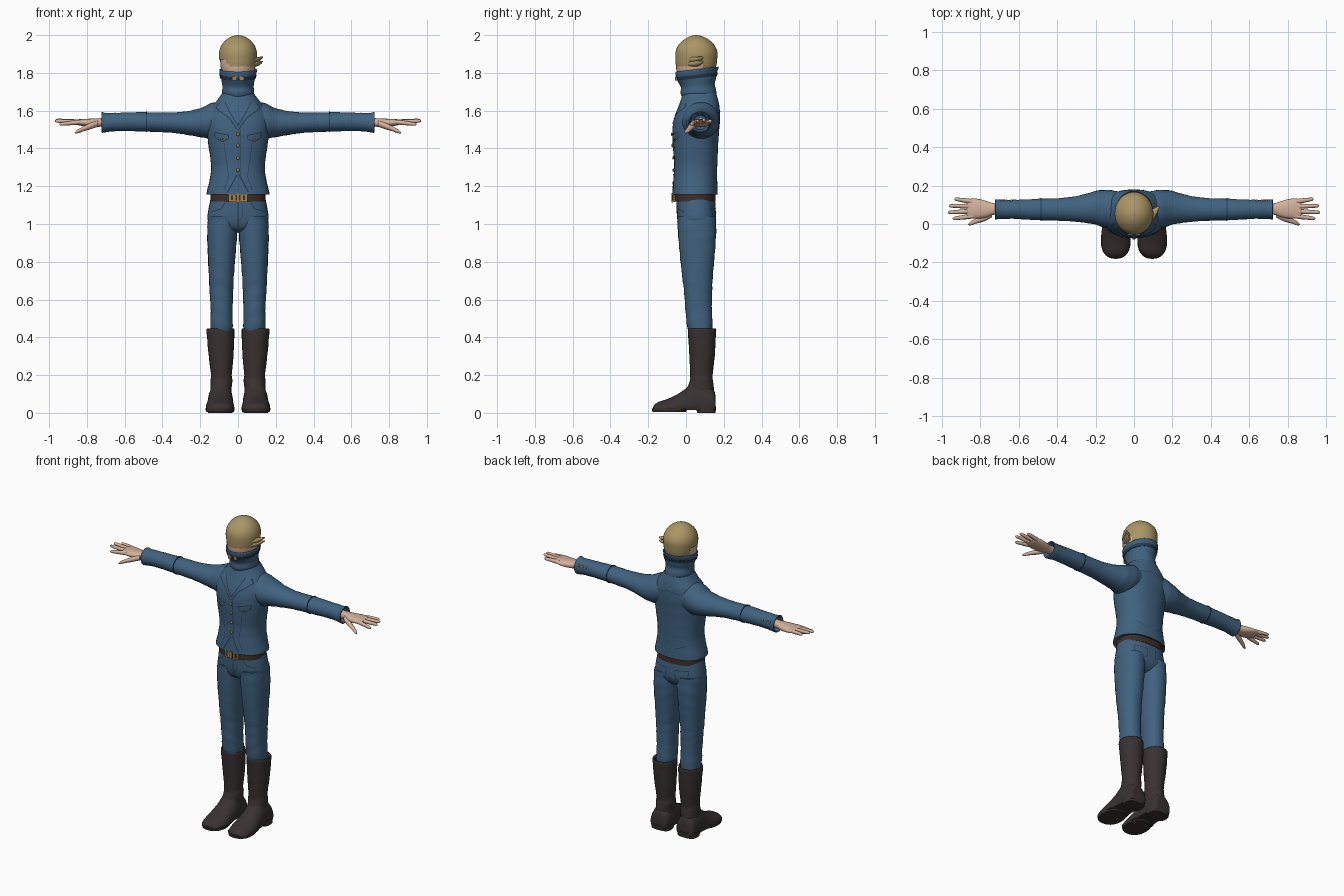
import bpy, bmesh, math
from mathutils import Vector


def material(name, rgb):
    m = bpy.data.materials.new(name)
    m.diffuse_color = (*rgb, 1)
    return m


DENIM = material("denim blue", (0.052, 0.122, 0.215))
SEAM = material("dark seam blue", (0.02, 0.045, 0.085))
SKIN = material("skin", (0.66, 0.44, 0.33))
HAIR = material("sandy hair", (0.40, 0.30, 0.13))
BOOT = material("boot brown", (0.042, 0.031, 0.031))
BELT = material("belt brown", (0.05, 0.027, 0.02))
GOLD = material("brass", (0.36, 0.22, 0.07))


def finish(name, bm, mat, mirror=False, angle=50):
    bmesh.ops.recalc_face_normals(bm, faces=bm.faces)
    me = bpy.data.meshes.new(name)
    bm.to_mesh(me)
    bm.free()
    ob = bpy.data.objects.new(name, me)
    bpy.context.collection.objects.link(ob)
    me.materials.append(mat)
    bpy.context.view_layer.objects.active = ob
    ob.select_set(True)
    bpy.ops.object.shade_smooth_by_angle(angle=math.radians(angle))
    ob.select_set(False)
    if mirror:
        ob.modifiers.new("Mirror", 'MIRROR').use_clip = False
    return ob


def smooth_rows(rows, sub):
    # Catmull-Rom blend between the key cross-sections
    out = []
    for i in range(len(rows) - 1):
        p = [rows[max(i - 1, 0)], rows[i], rows[i + 1], rows[min(i + 2, len(rows) - 1)]]
        for k in range(sub):
            t = k / sub
            out.append([0.5 * (2 * b + (c - a) * t + (2 * a - 5 * b + 4 * c - d) * t * t
                               + (3 * b - a - 3 * c + d) * t ** 3) for a, b, c, d in zip(*p)])
    return out + [list(rows[-1])]


def loft(name, axis, rows, mat, n=28, sub=4, power=2.0, floor=None, fold=0, tilt=0,
         mirror=False, cap=True, drop=None):
    # each row: position along axis, then min/max of the two other axes
    bm, rings = bmesh.new(), []
    for t, a0, a1, b0, b1 in smooth_rows(rows, sub):
        ring = []
        for k in range(n):
            w = 2 * math.pi * k / n
            c, s = math.cos(w), math.sin(w)
            f = 1 + fold * math.sin(t * 95 + 2.5 * math.sin(w + t * 9))
            a = (a0 + a1) / 2 + f * (a1 - a0) / 2 * math.copysign(abs(c) ** (2 / power), c)
            b = (b0 + b1) / 2 + f * (b1 - b0) / 2 * math.copysign(abs(s) ** (2 / power), s)
            v = {'z': (a, b, t + tilt * (b - 0.06)), 'x': (t, a, b), 'y': (a, t, b)}[axis]
            if floor is not None:
                v = (v[0], v[1], max(v[2], floor))
            ring.append(bm.verts.new(v))
        rings.append(ring)
    for r, q in zip(rings, rings[1:]):
        for k in range(n):
            bm.faces.new((r[k], r[(k + 1) % n], q[(k + 1) % n], q[k]))
    if cap:
        bm.faces.new(rings[0])
        bm.faces.new(rings[-1])
    if drop:
        bmesh.ops.delete(bm, geom=[f for f in bm.faces if drop(f.calc_center_median())], context='FACES')
    return finish(name, bm, mat, mirror)


def on_surface(target, x, z, back=False, lift=0.003):
    d = -1 if back else 1
    hit, loc, _, _ = target.ray_cast(Vector((x, -d, z)), Vector((0, d, 0)))
    return Vector((x, (loc.y if hit else 0.05) - d * lift, z))


def seam(name, target, pts, width=0.005, back=False, mat=SEAM, both=True):
    # thin ribbon laid along a garment
    for s in ((1, -1) if both else (1,)):
        bm = bmesh.new()
        for (x0, z0), (x1, z1) in zip(pts, pts[1:]):
            d = Vector((x1 - x0, z1 - z0)).normalized() * width / 2
            prev = None
            for k in range(9):
                x, z = x0 + (x1 - x0) * k / 8, z0 + (z1 - z0) * k / 8
                pair = [bm.verts.new(on_surface(target, s * (x + e * d.y), z - e * d.x, back)) for e in (1, -1)]
                if prev:
                    bm.faces.new((prev[0], prev[1], pair[1], pair[0]))
                prev = pair
        finish(name, bm, mat)


def ball(name, pos, size, mat, mirror=False):
    bm = bmesh.new()
    bmesh.ops.create_uvsphere(bm, u_segments=12, v_segments=8, radius=1)
    for v in bm.verts:
        v.co = Vector(a * b for a, b in zip(v.co, size)) + Vector(pos)
    return finish(name, bm, mat, mirror)


def box(name, pos, size, mat):
    bm = bmesh.new()
    bmesh.ops.create_cube(bm, size=1)
    for v in bm.verts:
        v.co = Vector(a * b for a, b in zip(v.co, size)) + Vector(pos)
    return finish(name, bm, mat)


# jacket body, flaring at the hem
jacket = loft("jacket", 'z', [
    (1.175, -.14, .14, -.04, .14), (1.157, -.163, .163, -.07, .165), (1.17, -.165, .165, -.072, .167),
    (1.25, -.147, .147, -.066, .165), (1.32, -.143, .143, -.063, .166), (1.42, -.157, .157, -.07, .17),
    (1.5, -.166, .166, -.072, .176), (1.56, -.17, .17, -.062, .18), (1.61, -.148, .148, -.045, .178),
    (1.65, -.115, .115, -.03, .172), (1.69, -.085, .085, -.018, .16)], DENIM, n=40, power=2.3, fold=.004)

# high collar, open at the top
collar = loft("collar", 'z', [
    (1.63, -.1, .1, -.03, .168), (1.67, -.084, .084, -.02, .162), (1.70, -.086, .086, -.028, .158),
    (1.73, -.082, .082, -.027, .153), (1.76, -.088, .088, -.04, .158), (1.79, -.095, .095, -.052, .165),
    (1.815, -.1, .1, -.058, .172), (1.815, -.092, .092, -.05, .164), (1.77, -.08, .08, -.035, .15)],
    DENIM, n=36, tilt=.12, cap=False, fold=.012)
loft("collar_strap", 'z', [(1.772, -.094, .094, -.049, .164), (1.79, -.099, .099, -.057, .169)],
     SEAM, tilt=.12, sub=1)
for x in (-.02, .02):
    box("collar_buckle", (x, -.053, 1.771), (.022, .012, .022), GOLD)

# head and smooth cap of hair
loft("head", 'z', [(1.7, -.06, .06, .0, .12), (1.76, -.07, .07, -.03, .13), (1.81, -.087, .087, -.05, .145),
                   (1.86, -.094, .094, -.052, .155), (1.93, -.085, .085, -.04, .15), (1.97, -.03, .03, .03, .09)], SKIN)


def below_hairline(c):
    if c.y > .09:
        return False
    if c.x < -.05 and c.y > -.035:
        return c.z < 1.868
    return c.z < (1.858 if c.y > .055 else 1.832)


loft("hair", 'z', [(1.80, -.083, .083, -.044, .15), (1.835, -.095, .095, -.053, .16), (1.87, -.1, .1, -.056, .165),
                   (1.91, -.1, .1, -.055, .166), (1.945, -.088, .088, -.042, .152), (1.975, -.063, .063, -.012, .122),
                   (1.993, -.032, .032, .02, .088), (2.0, -.003, .003, .052, .058)],
     HAIR, n=36, sub=5, drop=below_hairline)
# swept tuft on one side
for z in (1.85, 1.872):
    loft("hair_tuft", 'x', [(.07, -.01, .07, z - .02, z + .016), (.1, .02, .08, z - .016, z + .014),
                            (.12, .055, .09, z - .005, z + .014), (.132, .085, .093, z + .008, z + .014)], HAIR, n=10)

# sleeves with turned-in cuffs
loft("sleeve", 'x', [(.08, -.02, .17, 1.47, 1.65), (.14, -.022, .178, 1.452, 1.64), (.2, -.003, .172, 1.46, 1.613),
                     (.27, .008, .152, 1.472, 1.597), (.36, .016, .137, 1.484, 1.59), (.5, .02, .131, 1.49, 1.592),
                     (.63, .027, .126, 1.492, 1.589), (.70, .026, .127, 1.486, 1.588), (.72, .022, .129, 1.483, 1.592),
                     (.721, .03, .121, 1.491, 1.584), (.69, .04, .112, 1.5, 1.575)],
     DENIM, mirror=True, fold=.012)
loft("sleeve_seam", 'x', [(.483, .0165, .1345, 1.486, 1.596), (.488, .0165, .1345, 1.486, 1.596)],
     SEAM, sub=1, mirror=True)
for x in (.64, .665, .69):
    ball("cuff_button", (x, .122, 1.558), (.007, .006, .007), GOLD, True)

# hands: palm, four fingers, thumb
loft("palm", 'x', [(.68, .05, .105, 1.512, 1.562), (.73, .048, .108, 1.515, 1.56), (.77, .034, .12, 1.512, 1.558),
                   (.82, .028, .132, 1.518, 1.556), (.86, .03, .13, 1.527, 1.553), (.872, .045, .115, 1.533, 1.55)],
     SKIN, n=20, mirror=True, power=2.3)
for y0, y1, z1, tip in ((.042, .028, 1.528, .945), (.067, .06, 1.546, .97), (.092, .095, 1.55, .965), (.116, .13, 1.545, .935)):
    rows = []
    for t, r in ((0, .0125), (.35, .0125), (.7, .0105), (.93, .0085), (1, .002)):
        y, z = y0 + (y1 - y0) * t, 1.54 + (z1 - 1.54) * t
        rows.append((.835 + (tip - .835) * t, y - r, y + r, z - r, z + r))
    loft("finger", 'x', rows, SKIN, n=10, sub=2, mirror=True)
loft("thumb", 'x', [(.74, .035, .075, 1.515, 1.55), (.78, .014, .052, 1.502, 1.536), (.82, .003, .031, 1.49, 1.516),
                    (.85, -.007, .014, 1.48, 1.499), (.864, -.005, -.001, 1.48, 1.485)], SKIN, n=12, mirror=True)

# trousers: hips and legs
hips = loft("trouser_hips", 'z', [(.955, -.05, .05, .02, .1), (.975, -.12, .12, -.025, .135), (1.02, -.16, .16, -.045, .158),
                                  (1.08, -.156, .156, -.05, .157), (1.15, -.142, .142, -.052, .152)],
            DENIM, n=36, power=2.4)
loft("trouser_leg", 'z', [(.4, .035, .14, .022, .135), (.46, .028, .147, .006, .14), (.54, .029, .145, -.003, .137),
                          (.64, .026, .15, -.01, .138), (.72, .022, .154, -.02, .142), (.85, .012, .16, -.034, .153),
                          (.96, .004, .163, -.043, .16), (1.04, .004, .158, -.046, .157)],
     DENIM, mirror=True, fold=.016, power=2.2)

# belt and buckle
loft("belt", 'z', [(1.118, -.147, .147, -.06, .157), (1.16, -.146, .146, -.059, .156)], BELT, n=36, sub=1, power=2.4)
box("buckle_plate", (0, -.064, 1.139), (.1, .012, .044), GOLD)
box("buckle_inset", (0, -.071, 1.139), (.026, .006, .03), BELT)
box("buckle_pin", (0, -.073, 1.139), (.012, .008, .048), GOLD)
for x in (-.032, .032):
    box("buckle_slot", (x, -.071, 1.139), (.012, .004, .026), BELT)

# boots: shaft, foot, sole and heel
loft("boot_shaft", 'z', [(.06, .03, .148, .0, .15), (.12, .034, .146, .005, .148), (.17, .03, .146, .02, .143),
                         (.2, .033, .143, .022, .141), (.3, .024, .155, .018, .152), (.40, .02, .164, .012, .158),
                         (.443, .02, .166, .01, .159), (.443, .03, .156, .02, .149), (.41, .04, .146, .03, .139)],
     BOOT, mirror=True, fold=.008)
loft("boot_foot", 'y', [(.157, .06, .13, 0, .07), (.148, .035, .153, -.03, .12), (.1, .028, .158, -.06, .16),
                        (.04, .026, .16, -.06, .165), (0, .025, .163, -.05, .13), (-.05, .02, .17, -.04, .096),
                        (-.1, .02, .17, -.03, .073), (-.145, .032, .16, -.02, .058), (-.168, .055, .14, -.005, .042),
                        (-.174, .08, .115, .01, .03)], BOOT, mirror=True, floor=.015)
loft("boot_sole", 'z', [(.006, .022, .168, -.178, .0), (.024, .017, .173, -.182, .01)], BOOT, mirror=True, sub=1, power=2.3)
loft("boot_heel", 'z', [(0, .03, .158, .06, .156), (.035, .027, .161, .05, .16)], BOOT, mirror=True, sub=1, power=3)

# seams, lapels, pockets and buttons
bpy.context.view_layer.update()
seam("lapel_edge", jacket, [(.004, 1.5), (.045, 1.56), (.1, 1.6), (.118, 1.615), (.1, 1.64)], .006)
seam("lapel_inner_edge", jacket, [(.0, 1.52), (.04, 1.585), (.07, 1.645)], .005)
seam("jacket_closure", jacket, [(.012, 1.5), (.012, 1.26)], .004, both=False)
seam("hem_opening", jacket, [(.006, 1.26), (.055, 1.168)], .007)
seam("front_dart", jacket, [(.075, 1.43), (.05, 1.25), (.075, 1.18)], .003)
seam("chest_pocket", jacket, [(.05, 1.47), (.125, 1.485), (.12, 1.455), (.085, 1.435), (.052, 1.45), (.05, 1.47)], .005)
seam("back_yoke", jacket, [(0, 1.6), (.1, 1.585)], .003, back=True)
seam("back_fold", jacket, [(.03, 1.22), (.1, 1.25)], .003, back=True)
seam("fly", hips, [(0, 1.11), (0, .985)], .005, both=False)
seam("fly_stitch", hips, [(.022, 1.11), (.022, 1.04), (.003, 1.01)], .003, both=False)
seam("front_pocket", hips, [(.07, 1.11), (.09, 1.08), (.14, 1.065)], .005)
seam("back_pocket", hips, [(.03, 1.08), (.115, 1.085), (.11, 1.03), (.075, 1.01), (.035, 1.025), (.03, 1.08)], .004, back=True)
for z in (1.285, 1.35, 1.415, 1.475):
    ball("jacket_button", on_surface(jacket, 0, z), (.009, .005, .009), GOLD)
ball("pocket_button", on_surface(jacket, .086, 1.45), (.006, .004, .006), GOLD, True)
